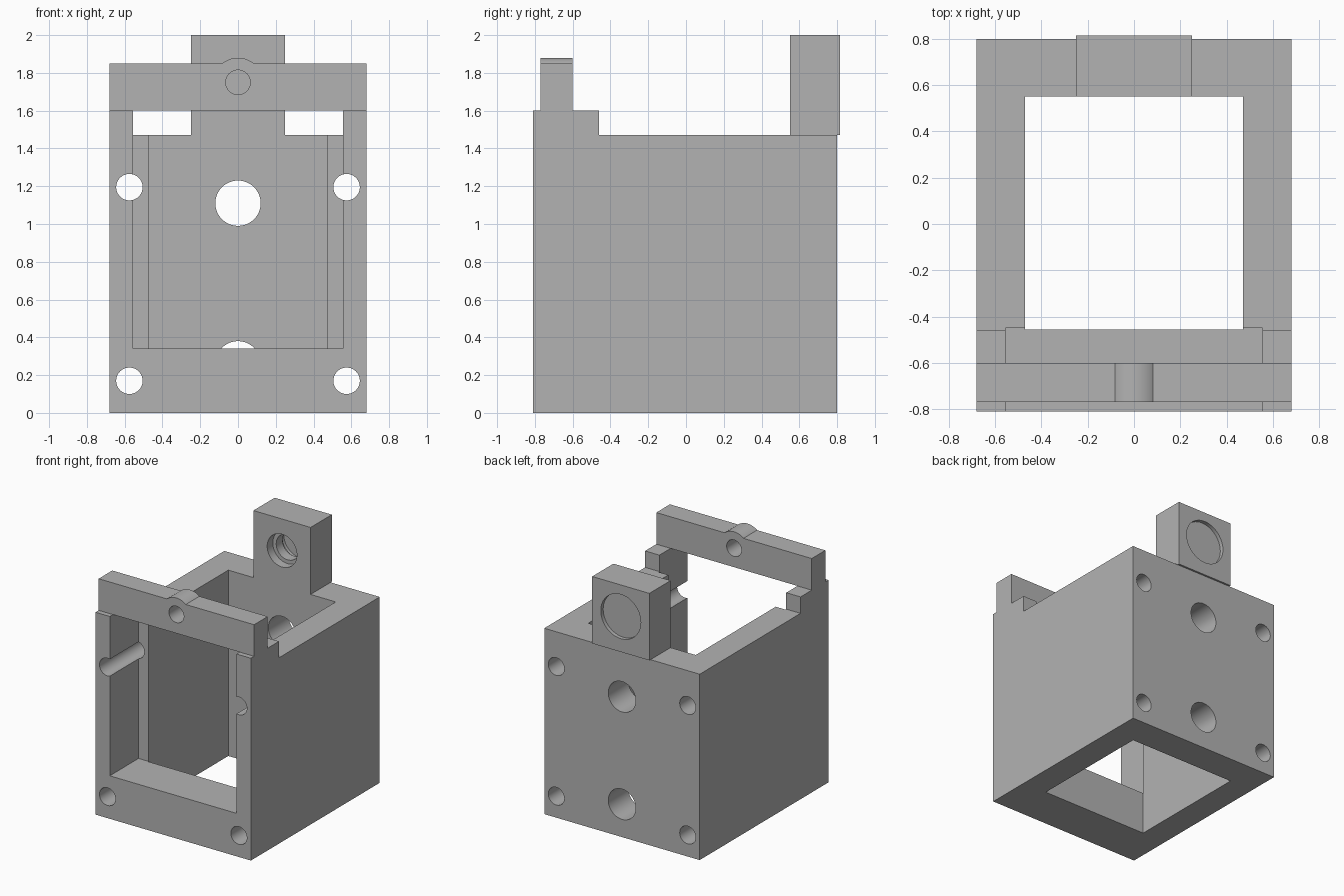
import bpy, bmesh, math
from mathutils import Matrix, Vector

cube = bpy.data.objects.get("Cube")
if cube:
    bpy.data.objects.remove(cube, do_unlink=True)

grey = bpy.data.materials.new("plain grey")
grey.use_nodes = True
GREY = (0.45, 0.45, 0.45, 1)
grey.diffuse_color = GREY
grey.node_tree.nodes["Principled BSDF"].inputs["Base Color"].default_value = GREY


def make(name, bm):
    bmesh.ops.recalc_face_normals(bm, faces=bm.faces)
    mesh = bpy.data.meshes.new(name)
    bm.to_mesh(mesh)
    bm.free()
    mesh.materials.append(grey)
    ob = bpy.data.objects.new(name, mesh)
    bpy.context.collection.objects.link(ob)
    return ob


def box(name, x, y, z):
    """Box between the (low, high) pairs given per axis."""
    bm = bmesh.new()
    bmesh.ops.create_cube(bm, size=1)
    for v in bm.verts:
        v.co = Vector([r[0] if c < 0 else r[1] for c, r in zip(v.co, (x, y, z))])
    return make(name, bm)


def rod(name, x, z, radius, y):
    """Cylinder running front to back."""
    bm = bmesh.new()
    turn = Matrix.Translation((x, sum(y) / 2, z)) @ Matrix.Rotation(math.pi / 2, 4, 'X')
    bmesh.ops.create_cone(bm, cap_ends=True, segments=48, radius1=radius,
                          radius2=radius, depth=y[1] - y[0], matrix=turn)
    return make(name, bm)


def side_extrusion(name, profile, half):
    """Side (y, z) profile extruded across the width."""
    bm = bmesh.new()
    face = bm.faces.new([bm.verts.new((-half, y, z)) for y, z in profile])
    new = bmesh.ops.extrude_face_region(bm, geom=[face])["geom"]
    bmesh.ops.translate(bm, vec=(2 * half, 0, 0),
                        verts=[v for v in new if isinstance(v, bmesh.types.BMVert)])
    return make(name, bm)


def combine(target, tools, operation='DIFFERENCE'):
    for tool in tools:
        tool.hide_render = True
        bpy.ops.object.select_all(action='DESELECT')
        bpy.context.view_layer.objects.active = target
        target.select_set(True)
        mod = target.modifiers.new("combine", 'BOOLEAN')
        mod.operation, mod.solver, mod.object = operation, 'EXACT', tool
        bpy.ops.object.modifier_apply(modifier=mod.name)
        bpy.data.objects.remove(tool, do_unlink=True)


def finish(ob):
    bpy.ops.object.select_all(action='DESELECT')
    bpy.context.view_layer.objects.active = ob
    ob.select_set(True)
    bpy.ops.object.shade_smooth_by_angle(angle=math.radians(30))


W, FRONT, BACK, DECK = 0.68, -0.81, 0.80, 1.47
AXIS = 1.75

# Housing with raised front posts
housing = side_extrusion("housing", [
    (FRONT, 0), (BACK, 0), (BACK, DECK), (-0.46, DECK), (-0.46, 1.6), (FRONT, 1.6)], W)
cuts = [
    box("shaft_cutter", (-0.47, 0.47), (-0.455, 0.55), (-0.1, 1.8)),
    box("window_cutter", (-0.555, 0.555), (-1, -0.45), (0.34, 1.8)),
]
# Corner bolt holes, full depth
for x in (-0.575, 0.575):
    for z in (0.17, 1.195):
        cuts.append(rod("bolt_cutter", x, z, 0.07, (-1, 1)))
# Two large holes through the back wall
for z in (0.26, 1.11):
    cuts.append(rod("back_hole_cutter", 0, z, 0.12, (0.4, 1)))
combine(housing, cuts)
finish(housing)

# Front crossbar with a rounded boss around its hole
crossbar = box("front_crossbar", (-W, W), (-0.77, -0.6), (1.6, 1.85))
combine(crossbar, [rod("boss", 0, AXIS, 0.13, (-0.77, -0.6))], 'UNION')
combine(crossbar, [rod("pivot_cutter", 0, AXIS, 0.065, (-1, -0.4))])
finish(crossbar)

# Rear bearing block with a stepped bore
bearing = box("rear_bearing_block", (-0.25, 0.25), (0.55, 0.815), (DECK, 2))
bores = [(0.1, 0.4, 1), (0.13, 0.4, 0.62), (0.13, 0.7, 1),
         (0.15, 0.74, 1), (0.175, 0.785, 1)]
combine(bearing, [rod("bore_cutter", 0, AXIS, r, (a, b)) for r, a, b in bores])
finish(bearing)
